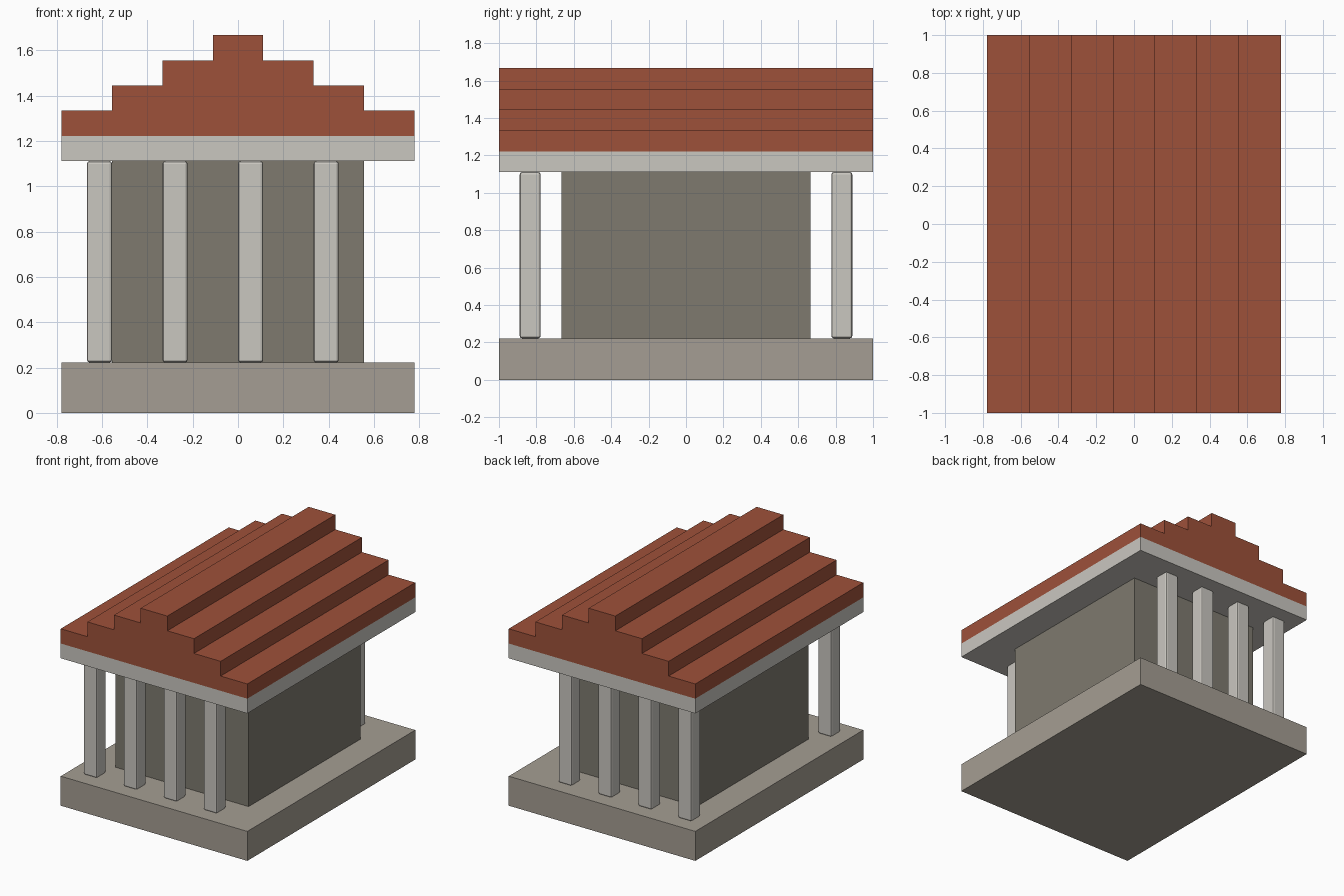
import bpy

if "Cube" in bpy.data.objects:
    bpy.data.objects.remove(bpy.data.objects["Cube"])

U = 1 / 9  # the whole model sits on a 1/9 unit grid


def material(name, rgb):
    """Flat colour from 0-255 sRGB values."""
    lin = [((c / 255 + 0.055) / 1.055) ** 2.4 for c in rgb]
    m = bpy.data.materials.new(name)
    m.diffuse_color = (*lin, 1)
    m.use_nodes = True
    m.node_tree.nodes["Principled BSDF"].inputs["Base Color"].default_value = m.diffuse_color
    return m


def box(name, mat, x, y, z):
    """Box from (min, max) ranges in grid units."""
    centre = [(a + b) / 2 * U for a, b in (x, y, z)]
    bpy.ops.mesh.primitive_cube_add(size=1, location=centre)
    ob = bpy.context.object
    ob.name = name
    ob.scale = [(b - a) * U for a, b in (x, y, z)]
    bpy.ops.object.transform_apply(location=False, rotation=False, scale=True)
    ob.data.materials.append(mat)
    return ob


base_stone = material("base stone", (165, 158, 147))
wall_stone = material("wall stone", (126, 122, 111))
pale_stone = material("pale stone", (202, 199, 192))
roof_tile = material("roof tile", (158, 81, 58))

# Base slab, inner hall and beam slab
box("base", base_stone, (-7, 7), (-9, 9), (0, 2))
box("hall", wall_stone, (-5, 5), (-6, 6), (2, 10))
box("beam_slab", pale_stone, (-7, 7), (-9, 9), (10, 11))

# Columns with softened edges, a row of four at front and back
for row, y in (("front", -8), ("back", 7)):
    for i in range(4):
        x = -6 + 3 * i
        col = box(f"{row}_column_{i + 1}", pale_stone, (x, x + 1), (y, y + 1), (2, 10))
        bev = col.modifiers.new("soft edges", "BEVEL")
        bev.width = 0.012
        bev.segments = 2

# Stepped roof: one profile extruded from front to back
half = []
for step in range(4):
    w = 7 - 2 * step
    half += [(w, 11 + step), (w, 12 + step)]
profile = half + [(-x, z) for x, z in reversed(half)]
n = len(profile)
verts = [(x * U, y * U, z * U) for y in (-9, 9) for x, z in profile]
faces = [tuple(range(n)), tuple(reversed(range(n, 2 * n)))]
faces += [(i, i + n, (i + 1) % n + n, (i + 1) % n) for i in range(n)]
mesh = bpy.data.meshes.new("stepped_roof")
mesh.from_pydata(verts, [], faces)
mesh.materials.append(roof_tile)
roof = bpy.data.objects.new("stepped_roof", mesh)
bpy.context.collection.objects.link(roof)
